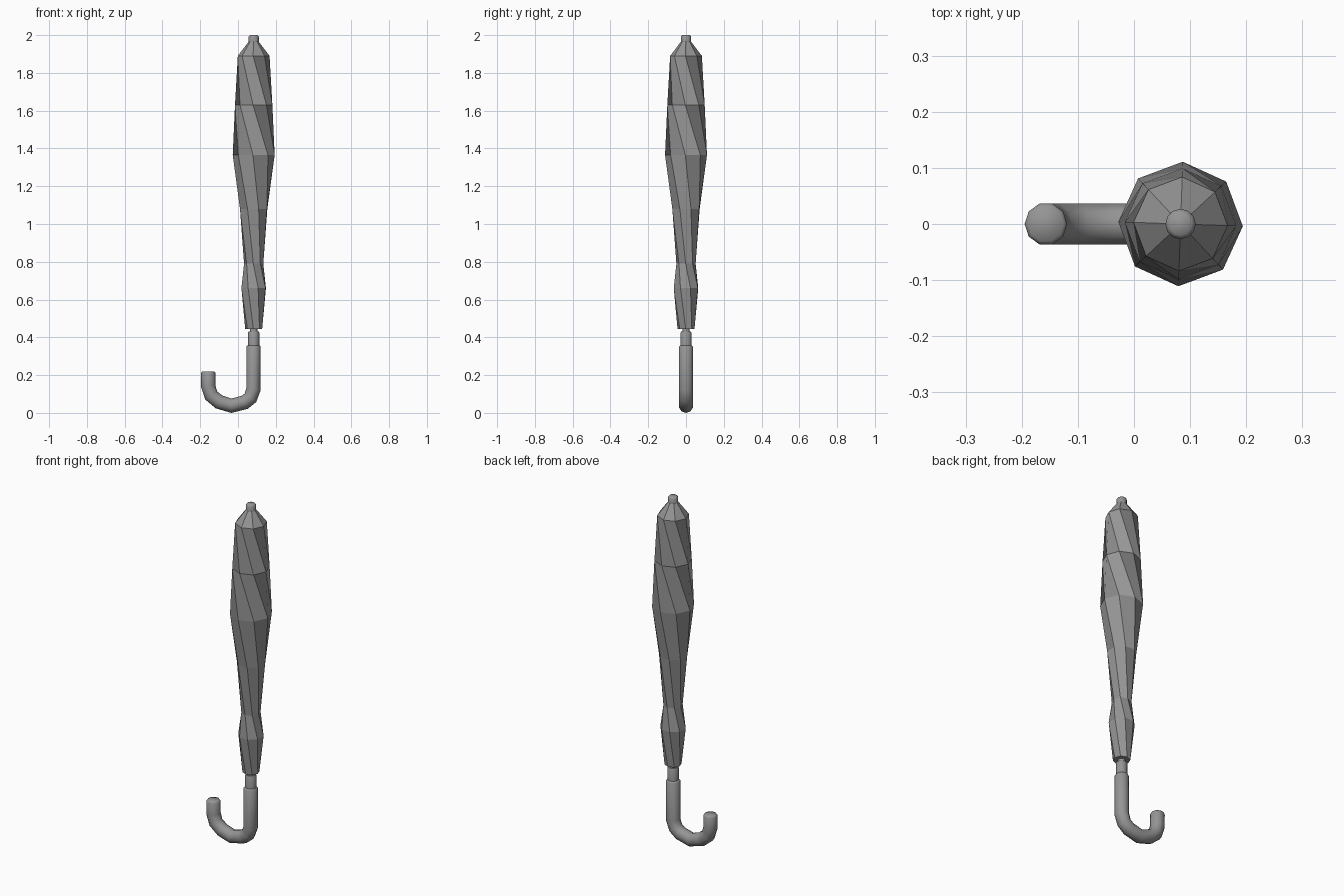
import bpy, bmesh
from math import sin, cos, pi, radians
from mathutils import Vector

if "Cube" in bpy.data.objects:
    bpy.data.objects.remove(bpy.data.objects["Cube"])

AXIS_X = 0.083

dark = bpy.data.materials.new("dark_grey")
dark.diffuse_color = (0.3, 0.3, 0.3, 1)
dark.use_nodes = True
dark.node_tree.nodes["Principled BSDF"].inputs["Base Color"].default_value = dark.diffuse_color


def skin(name, rings, smooth=None):
    """Join matching rings of points with quads and cap both ends."""
    bm = bmesh.new()
    loops = [[bm.verts.new(p) for p in ring] for ring in rings]
    n = len(loops[0])
    for a, b in zip(loops, loops[1:]):
        for i in range(n):
            j = (i + 1) % n
            bm.faces.new((a[i], a[j], b[j], b[i]))
    bm.faces.new(loops[0][::-1])
    bm.faces.new(loops[-1])
    bmesh.ops.recalc_face_normals(bm, faces=bm.faces)
    mesh = bpy.data.meshes.new(name)
    bm.to_mesh(mesh)
    bm.free()
    mesh.materials.append(dark)
    obj = bpy.data.objects.new(name, mesh)
    bpy.context.collection.objects.link(obj)
    if smooth:
        bpy.ops.object.select_all(action='DESELECT')
        obj.select_set(True)
        bpy.context.view_layer.objects.active = obj
        bpy.ops.object.shade_smooth_by_angle(angle=radians(smooth))
    return obj


def lathe(name, profile, sides, smooth=None):
    """Profile rows are radius, height, twist in degrees."""
    return skin(name, [[(AXIS_X + r * cos(2 * pi * i / sides + radians(t)),
                         r * sin(2 * pi * i / sides + radians(t)), z)
                        for i in range(sides)] for r, z, t in profile], smooth)


def tube(name, path, sides, smooth=None):
    """Sweep a round section along a path in the xz plane: x, z, radius."""
    pts = [Vector((x, 0, z)) for x, z, r in path]
    rings = []
    for k, p in enumerate(pts):
        before = (p - pts[max(k - 1, 0)]).normalized()
        after = (pts[min(k + 1, len(pts) - 1)] - p).normalized()
        tangent = (before + after).normalized()
        side = Vector((-tangent.z, 0, tangent.x))
        r = path[k][2]
        rings.append([p + side * r * cos(2 * pi * i / sides)
                      + Vector((0, r * sin(2 * pi * i / sides), 0))
                      for i in range(sides)])
    return skin(name, rings, smooth)


# Furled canopy, twisted between its rings
lathe("canopy", [(0.045, 0.445, 88), (0.069, 0.66, 65), (0.051, 0.79, 43),
                 (0.077, 1.08, 20), (0.111, 1.365, -2), (0.099, 1.63, -47),
                 (0.084, 1.89, -92), (0.027, 1.965, -92)], 8)

# Ferrule at the tip
lathe("ferrule", [(0.027, 1.96, 0), (0.027, 1.992, 0), (0.02, 2.0, 0)], 12, 50)

# Shaft and handle collar
lathe("shaft", [(0.02, 0.40, 0), (0.02, 0.47, 0)], 10, 50)
lathe("collar", [(0.03, 0.34, 0), (0.03, 0.425, 0), (0.027, 0.43, 0)], 10, 50)

# Hooked handle
R = 0.038
tube("handle", [(0.082, 0.357, 0.033), (0.082, 0.35, R), (0.082, 0.125, R),
                (0.066, 0.08, R), (0.035, 0.056, R), (-0.035, 0.038, R),
                (-0.1, 0.058, R), (-0.142, 0.092, R), (-0.157, 0.14, R),
                (-0.157, 0.212, R), (-0.157, 0.22, 0.032)], 10, 60)
